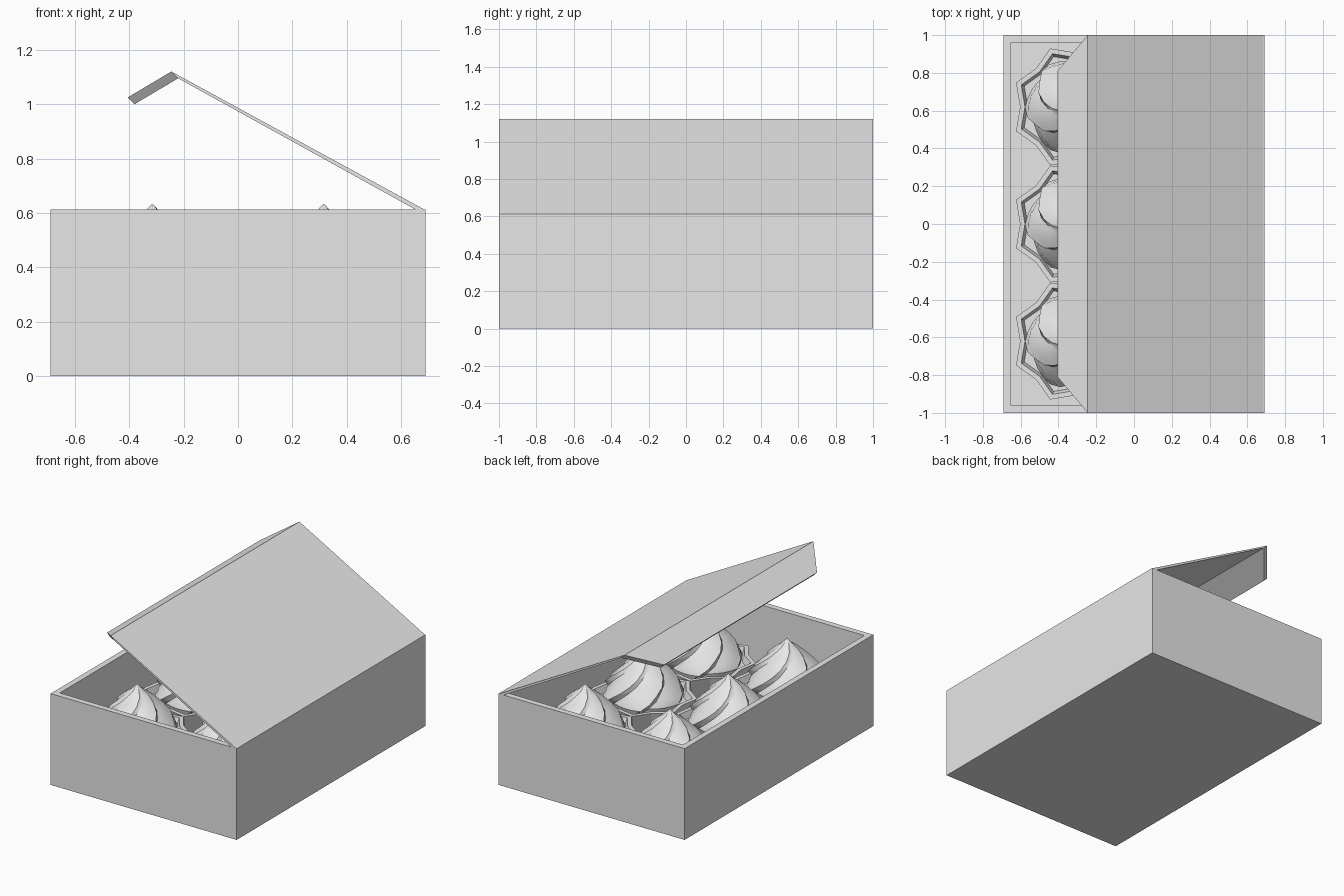
import bpy, bmesh, math

cube = bpy.data.objects.get("Cube")
if cube:
    bpy.data.objects.remove(cube)

grey = bpy.data.materials.new("plain_grey")
grey.use_nodes = True
colour = (0.8, 0.8, 0.8, 1)
grey.diffuse_color = colour
grey.node_tree.nodes["Principled BSDF"].inputs["Base Color"].default_value = colour


def finish(name, bm, smooth=False):
    bmesh.ops.recalc_face_normals(bm, faces=bm.faces)
    mesh = bpy.data.meshes.new(name)
    bm.to_mesh(mesh)
    bm.free()
    mesh.materials.append(grey)
    obj = bpy.data.objects.new(name, mesh)
    bpy.context.collection.objects.link(obj)
    if smooth:
        bpy.ops.object.select_all(action='DESELECT')
        obj.select_set(True)
        bpy.context.view_layer.objects.active = obj
        bpy.ops.object.shade_smooth_by_angle(angle=math.radians(35))
    return obj


def loft(name, rings, smooth=False):
    """Skin a list of closed rings and cap both ends."""
    bm = bmesh.new()
    loops = [[bm.verts.new(p) for p in ring] for ring in rings]
    for a, b in zip(loops, loops[1:]):
        for i in range(len(a)):
            j = (i + 1) % len(a)
            bm.faces.new((a[i], a[j], b[j], b[i]))
    bm.faces.new(loops[0])
    bm.faces.new(loops[-1])
    return finish(name, bm, smooth)


def rectangle(hx, hy, z):
    return [(-hx, -hy, z), (hx, -hy, z), (hx, hy, z), (-hx, hy, z)]


def star(cx, cy, radius, z, valley=0.86):
    """Eight pointed ring with points either side of each axis."""
    ring = []
    for i in range(16):
        a = math.pi * (i + 1) / 8
        r = radius * (1 if i % 2 == 0 else valley)
        ring.append((cx + r * math.cos(a), cy + r * math.sin(a), z))
    return ring


def swirl(cx, cy, radius, z, turn):
    """Ring of uneven sweeping ridges, each with a gentle and a steep side."""
    ring = []
    lobes, steps = 6, 5
    for i in range(lobes * steps):
        a = math.tau * i / (lobes * steps) + turn
        saw = (i % steps) / (steps - 1)
        r = radius * (0.86 + 0.14 * saw)
        ring.append((cx + r * math.cos(a), cy + r * math.sin(a), z))
    return ring


# Open box with a thick wall
loft("box", [rectangle(0.69, 1, 0), rectangle(0.69, 1, 0.612),
             rectangle(0.65, 0.96, 0.612), rectangle(0.65, 0.96, 0.04)])

# Hinged lid with a tapered front flap: x, z, half width
top = [(0.69, 0.61, 1), (-0.245, 1.12, 1), (-0.405, 1.025, 0.81)]
under = [(0.657, 0.61, 1), (-0.22, 1.095, 1), (-0.38, 1.0, 0.81)]
bm = bmesh.new()
rows = [[[bm.verts.new((x, s * w, z)) for x, z, w in line] for s in (-1, 1)]
        for line in (top, under)]
(ta, tb), (ua, ub) = rows
for i in range(2):
    for p, q in ((ta, tb), (ua, ub), (ta, ua), (tb, ub)):
        bm.faces.new((p[i], p[i + 1], q[i + 1], q[i]))
for i in (0, 2):
    bm.faces.new((ta[i], tb[i], ub[i], ua[i]))
finish("lid", bm)

# Six cakes in fluted paper cups
swirl_profile = [(0.24, 0.29), (0.262, 0.33), (0.255, 0.37), (0.225, 0.41),
                 (0.205, 0.45), (0.165, 0.49), (0.12, 0.53), (0.075, 0.57),
                 (0.035, 0.6), (0.003, 0.632)]
for column, cx in enumerate((-0.315, 0.315)):
    for row, cy in enumerate((-0.62, 0, 0.62)):
        tag = f"{column + 1}_{row + 1}"
        loft("paper_cup_" + tag,
             [star(cx, cy, 0.24, 0.04), star(cx, cy, 0.335, 0.33),
              star(cx, cy, 0.305, 0.33), star(cx, cy, 0.288, 0.285)])
        loft("icing_" + tag,
             [swirl(cx, cy, r, z, 5.5 * (z - 0.29))
              for r, z in swirl_profile], smooth=True)
